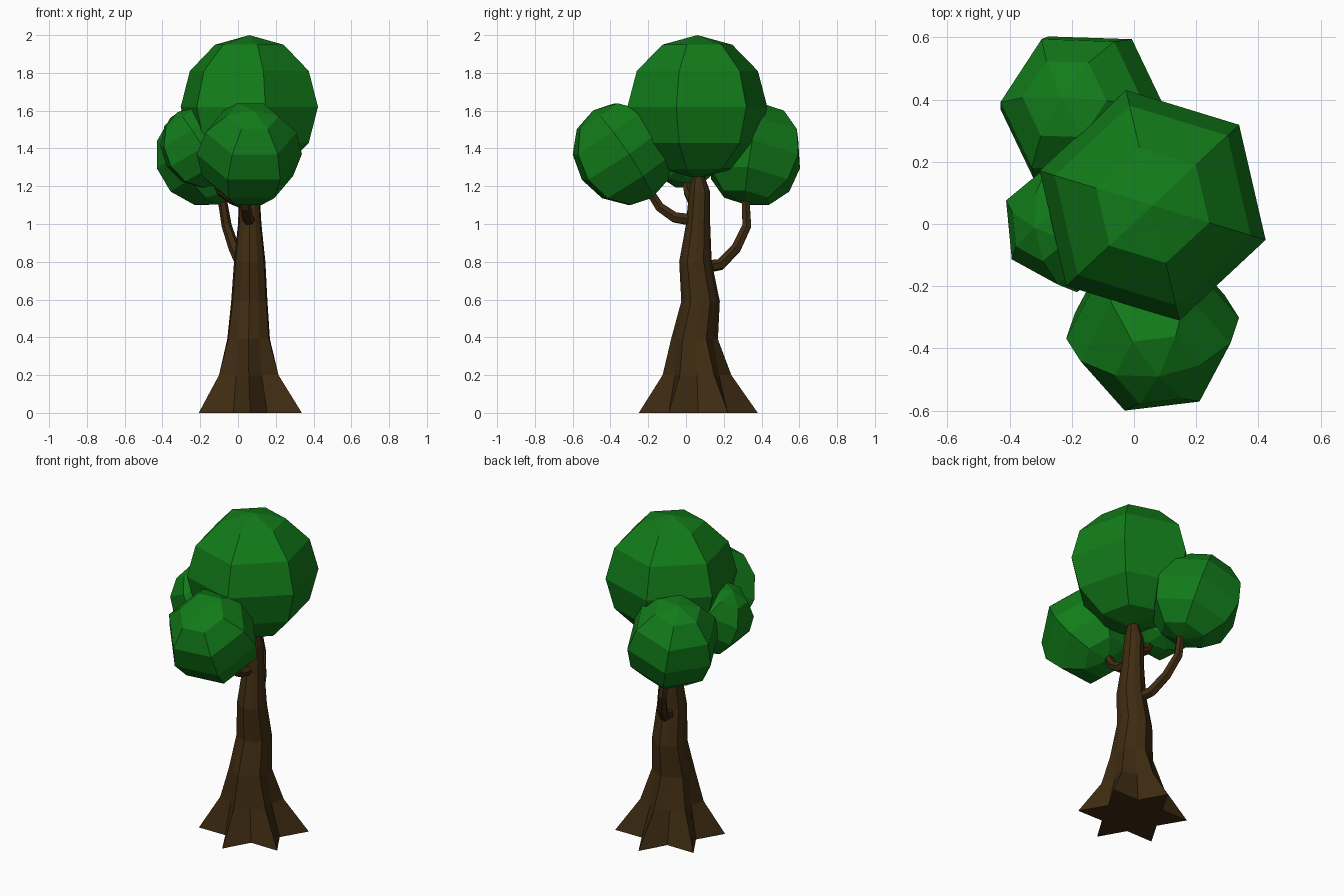
import bpy, bmesh, math
from mathutils import Vector

if "Cube" in bpy.data.objects:
    bpy.data.objects.remove(bpy.data.objects["Cube"])

Z = Vector((0, 0, 1))


def material(name, rgb):
    m = bpy.data.materials.new(name)
    m.diffuse_color = (*rgb, 1)
    m.use_nodes = True
    m.node_tree.nodes["Principled BSDF"].inputs["Base Color"].default_value = m.diffuse_color
    return m


LEAF = material("leaf_green", (0.006, 0.2, 0.01))
BARK = material("bark_brown", (0.05, 0.025, 0.006))


def loft(name, rings, mat):
    """Skin a list of vertex rings; a one-point ring makes a pole."""
    bm = bmesh.new()
    vr = [[bm.verts.new(p) for p in r] for r in rings]
    for a, b in zip(vr, vr[1:]):
        n = max(len(a), len(b))
        for i in range(n):
            j = (i + 1) % n
            if len(a) == 1:
                bm.faces.new((a[0], b[j], b[i]))
            elif len(b) == 1:
                bm.faces.new((a[i], a[j], b[0]))
            else:
                bm.faces.new((a[i], a[j], b[j], b[i]))
    for end in (vr[0], vr[-1]):
        if len(end) > 1:
            bm.faces.new(end)
    bmesh.ops.recalc_face_normals(bm, faces=bm.faces)
    me = bpy.data.meshes.new(name)
    bm.to_mesh(me)
    bm.free()
    ob = bpy.data.objects.new(name, me)
    bpy.context.collection.objects.link(ob)
    me.materials.append(mat)
    return ob


def ring(center, radii, quat, spin=0.0):
    n = len(radii)
    return [Vector(center) + quat @ Vector((r * math.cos(spin + math.tau * i / n),
                                            r * math.sin(spin + math.tau * i / n), 0))
            for i, r in enumerate(radii)]


def foliage(name, center, radius, axis, spin):
    """Six-sided, six-ring ball whose poles lie along the axis."""
    c, axis = Vector(center), Vector(axis).normalized()
    q = Z.rotation_difference(axis)
    rings = [[c - axis * radius]]
    for k in range(1, 6):
        a = math.pi * k / 6
        rings.append(ring(c - axis * radius * math.cos(a),
                          [radius * math.sin(a)] * 6, q, spin))
    rings.append([c + axis * radius])
    return loft(name, rings, LEAF)


def branch(name, pts, r0, r1):
    pts = [Vector(p) for p in pts]
    last = len(pts) - 1
    rings = []
    for i, p in enumerate(pts):
        t = (pts[min(i + 1, last)] - pts[max(i - 1, 0)]).normalized()
        rings.append(ring(p, [r0 + (r1 - r0) * i / last] * 6, Z.rotation_difference(t)))
    return loft(name, rings, BARK)


# Trunk: six root ridges alternating with grooves, fading upwards
trunk = [  # x, y, z, ridge radius, groove radius
    (.065, .065, 0.0, .315, .180),
    (.057, .058, .20, .182, .135),
    (.056, .045, .39, .124, .113),
    (.060, .077, .59, .102, .096),
    (.062, .050, .80, .086, .083),
    (.062, .064, 1.0, .064, .062),
    (.060, .072, 1.17, .056, .054),
    (.060, .064, 1.27, .028, .027),
]
flat = Z.rotation_difference(Z)
loft("trunk", [ring((x, y, z), [ro, ri] * 6, flat, math.radians(90))
               for x, y, z, ro, ri in trunk], BARK)

# Branches
branch("back_branch", [(.05, .08, .77), (.02, .18, .785), (-.02, .265, .87),
                       (-.06, .322, .99), (-.085, .315, 1.14)], .035, .024)
branch("front_branch", [(.06, .04, 1.02), (.05, -.06, 1.035), (.04, -.14, 1.09),
                        (.04, -.19, 1.17)], .034, .025)
branch("left_branch", [(.05, .06, 1.10), (-.03, .03, 1.13), (-.09, .01, 1.17),
                       (-.12, 0, 1.24)], .030, .022)

# Crown and the three smaller leaf balls leaning away from the trunk
foliage("main_crown", (.06, .06, 1.62), .38, Z, math.radians(-17))
for name, c, r, axis in [
    ("front_foliage", (.06, -.335, 1.37), .28, (.067, -.556, .83)),
    ("back_foliage", (-.16, .36, 1.37), .28, (-.26, .17, .95)),
    ("left_foliage", (-.205, 0, 1.405), .22, (-.52, -.05, .85)),
]:
    foliage(name, c, r, axis, math.atan2(axis[1], axis[0]) + math.radians(30))
